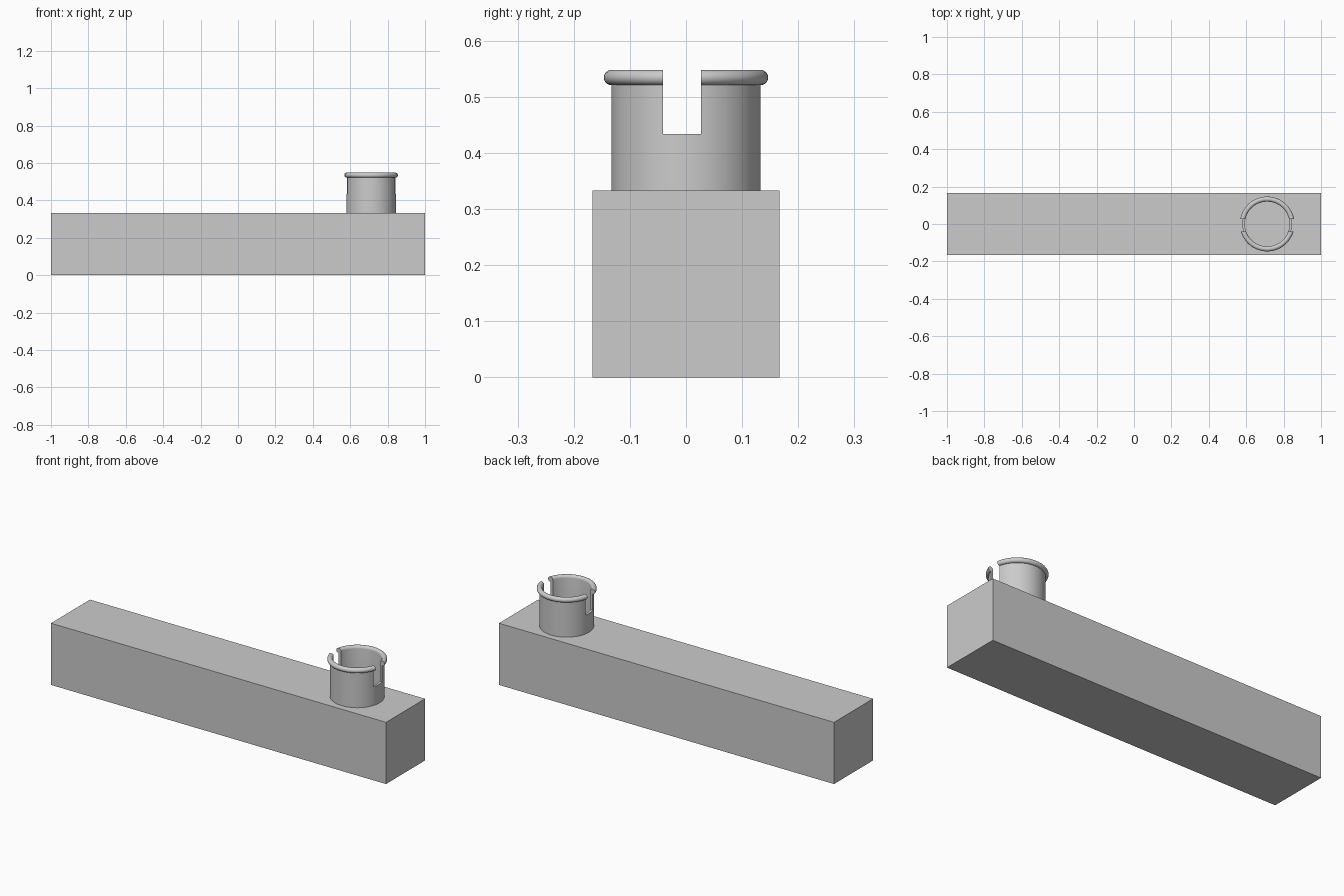
import bpy
import bmesh
import math
from mathutils import Vector

cube = bpy.data.objects.get("Cube")
if cube:
    bpy.data.objects.remove(cube, do_unlink=True)

BAR_TOP = 0.333
COLLAR_X = 0.712

grey = bpy.data.materials.new("light grey")
grey.use_nodes = True
grey.diffuse_color = (0.6, 0.6, 0.6, 1)
grey.node_tree.nodes["Principled BSDF"].inputs["Base Color"].default_value = (0.6, 0.6, 0.6, 1)


def add_object(name, bm):
    bmesh.ops.recalc_face_normals(bm, faces=bm.faces)
    mesh = bpy.data.meshes.new(name)
    bm.to_mesh(mesh)
    bm.free()
    mesh.materials.append(grey)
    obj = bpy.data.objects.new(name, mesh)
    bpy.context.collection.objects.link(obj)
    return obj


def box(name, size, centre):
    bm = bmesh.new()
    bmesh.ops.create_cube(bm, size=1)
    bmesh.ops.scale(bm, verts=bm.verts, vec=size)
    bmesh.ops.translate(bm, verts=bm.verts, vec=centre)
    return add_object(name, bm)


def revolve(name, profile, centre, sides=96):
    """Turn a closed (radius, height) outline around a vertical axis."""
    bm = bmesh.new()
    rings = []
    for i in range(sides):
        a = math.tau * i / sides
        rings.append([bm.verts.new(Vector((r * math.cos(a), r * math.sin(a), z)) + centre)
                      for r, z in profile])
    n = len(profile)
    for i, ring in enumerate(rings):
        following = rings[(i + 1) % sides]
        for j in range(n):
            k = (j + 1) % n
            bm.faces.new((ring[j], following[j], following[k], ring[k]))
    return add_object(name, bm)


# Long square bar
box("bar", (2, 0.333, BAR_TOP), (0, 0, BAR_TOP / 2))

# Collar outline: thin wall with a rounded bead on its rim
outer, inner = 0.133, 0.1195
bead, bead_z = 0.0135, 0.5345
profile = [(inner, BAR_TOP), (outer, BAR_TOP), (outer, bead_z - bead)]
steps = 16
for i in range(1, steps + 1):
    a = -math.pi / 2 + 1.5 * math.pi * i / steps
    profile.append((outer + bead * math.cos(a), bead_z + bead * math.sin(a)))
collar = revolve("collar", profile, Vector((COLLAR_X, 0, 0)))

# Slot through both sides of the collar
slot = box("slot_cutter", (0.4, 0.068, 0.2), (COLLAR_X, -0.007, 0.534))
cut = collar.modifiers.new("slot", "BOOLEAN")
cut.operation = "DIFFERENCE"
cut.solver = "EXACT"
cut.object = slot
bpy.ops.object.select_all(action="DESELECT")
bpy.context.view_layer.objects.active = collar
collar.select_set(True)
bpy.ops.object.modifier_apply(modifier=cut.name)
bpy.data.objects.remove(slot, do_unlink=True)
bpy.ops.object.shade_smooth_by_angle(angle=math.radians(35))
